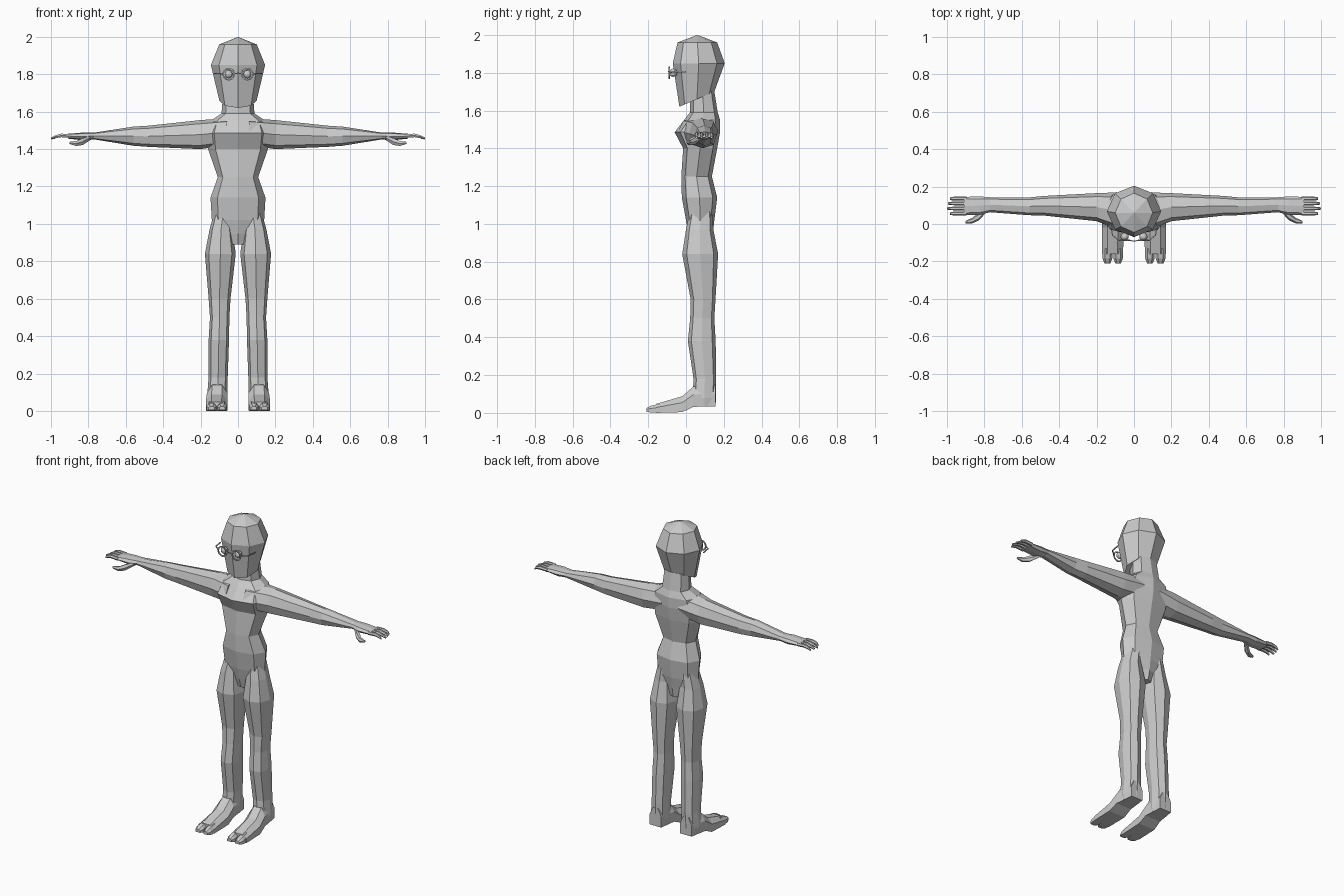
import bpy, bmesh, math
from mathutils import Vector

if "Cube" in bpy.data.objects:
    bpy.data.objects.remove(bpy.data.objects["Cube"])

grey = bpy.data.materials.new("plain grey")
grey.diffuse_color = (0.6, 0.6, 0.6, 1)
grey.use_nodes = True
grey.node_tree.nodes["Principled BSDF"].inputs["Base Color"].default_value = grey.diffuse_color


def finish(name, bm, mirror=False):
    bmesh.ops.remove_doubles(bm, verts=bm.verts, dist=0.0005)
    bmesh.ops.recalc_face_normals(bm, faces=bm.faces)
    me = bpy.data.meshes.new(name)
    bm.to_mesh(me)
    bm.free()
    me.materials.append(grey)
    ob = bpy.data.objects.new(name, me)
    bpy.context.collection.objects.link(ob)
    if mirror:
        ob.modifiers.new("mirror", 'MIRROR').use_mirror_merge = False
    return ob


def skin(bm, rings):
    """Bridge rings of points and close both ends."""
    rows = [[bm.verts.new(p) for p in r] for r in rings]
    n = len(rows[0])
    for a, b in zip(rows, rows[1:]):
        for i in range(n):
            j = (i + 1) % n
            bm.faces.new((a[i], a[j], b[j], b[i]))
    bm.faces.new(rows[0])
    bm.faces.new(rows[-1])


def oval(a0, a1, b0, b1, n=8, diag=0.75):
    """Points of an n-sided oval filling the box a0..a1, b0..b1."""
    pts = []
    for i in range(n):
        t = 2 * math.pi * i / n
        c, s = math.cos(t), math.sin(t)
        k = diag / 0.7071 if n == 8 and i % 2 else 1
        pts.append(((a0 + a1) / 2 + (a1 - a0) / 2 * c * k,
                    (b0 + b1) / 2 + (b1 - b0) / 2 * s * k))
    return pts


def z_ring(z, x0, x1, y0, y1, drop=0, diag=0.75):
    return [(x, y, z - drop * (y1 - y) / (y1 - y0)) for x, y in oval(x0, x1, y0, y1, 8, diag)]


def x_ring(x, y0, y1, z0, z1, n=8, diag=0.75):
    return [(x, y, z) for y, z in oval(y0, y1, z0, z1, n, diag)]


def y_box(y, x0, x1, z0, z1):
    m = (x0 + x1) / 2
    e = (x1 - x0) * 0.12
    zs = z0 + (z1 - z0) * 0.6
    return [(x0, y, z0), (x1, y, z0), (x1, y, zs), (m + e * 2, y, z1), (m - e * 2, y, z1), (x0, y, zs)]


# Torso and neck: height, half width, front, back
bm = bmesh.new()
skin(bm, [z_ring(z, -w, w, f, b) for z, w, f, b in (
    (0.89, 0.042, 0.03, 0.13), (0.95, 0.055, 0.012, 0.142), (1.02, 0.14, 0.0, 0.15),
    (1.14, 0.147, -0.022, 0.165), (1.25, 0.108, -0.025, 0.137), (1.40, 0.16, -0.015, 0.165),
    (1.485, 0.17, -0.06, 0.18), (1.55, 0.15, -0.01, 0.18), (1.59, 0.088, 0.02, 0.168),
    (1.70, 0.08, 0.025, 0.15))])
finish("torso", bm)

# Faceted head, with the chin lower than the nape
bm = bmesh.new()
skin(bm, [z_ring(z, -w, w, f, b, d, 0.7) for z, w, f, b, d in (
    (1.70, 0.1, -0.035, 0.15, 0.08), (1.85, 0.145, -0.07, 0.205, 0),
    (1.96, 0.1, -0.045, 0.165, 0), (2.0, 0.0001, 0.0599, 0.0601, 0))])
finish("head", bm)

# Arm and palm
bm = bmesh.new()
skin(bm, [x_ring(*r) for r in (
    (0.06, -0.04, 0.17, 1.42, 1.565), (0.2, 0.015, 0.165, 1.40, 1.555),
    (0.48, 0.045, 0.15, 1.412, 1.525), (0.56, 0.047, 0.142, 1.418, 1.52),
    (0.77, 0.063, 0.143, 1.452, 1.488), (0.82, 0.05, 0.147, 1.446, 1.489),
    (0.91, 0.047, 0.145, 1.456, 1.482))])
finish("arm", bm, True)

# Fingers
bm = bmesh.new()
for y, tip in ((0.056, 0.985), (0.083, 1.0), (0.11, 0.995), (0.136, 0.985)):
    skin(bm, [x_ring(x, y - r, y + r, z - r, z + r, 6) for x, r, z in (
        (0.895, 0.011, 1.47), (0.945, 0.011, 1.473), (0.975, 0.009, 1.466), (tip, 0.006, 1.457))])
finish("fingers", bm, True)

# Thumb
bm = bmesh.new()
skin(bm, [x_ring(x, y - r, y + r, z - r, z + r, 6) for x, y, z, r in (
    (0.79, 0.075, 1.46, 0.014), (0.83, 0.04, 1.44, 0.021), (0.865, 0.018, 1.43, 0.015),
    (0.9, 0.01, 1.433, 0.007))])
finish("thumb", bm, True)

# Leg down to the ankle: height, inner, outer, front, back
bm = bmesh.new()
skin(bm, [z_ring(*r) for r in (
    (1.07, 0.03, 0.125, 0.02, 0.14), (0.97, 0.03, 0.152, 0.0, 0.145), (0.84, 0.012, 0.177, -0.02, 0.17),
    (0.6, 0.04, 0.157, 0.025, 0.156), (0.5, 0.046, 0.15, 0.022, 0.15), (0.38, 0.048, 0.157, 0.01, 0.157),
    (0.18, 0.055, 0.157, 0.04, 0.16), (0.08, 0.056, 0.165, 0.035, 0.158), (0.035, 0.06, 0.16, 0.04, 0.157))])
finish("leg", bm, True)

# Foot with a split toe end: depth, inner, outer, sole, top
bm = bmesh.new()
skin(bm, [y_box(*r) for r in (
    (0.157, 0.068, 0.15, 0.035, 0.15), (0.04, 0.057, 0.166, 0.032, 0.14),
    (-0.02, 0.056, 0.172, 0.004, 0.088), (-0.16, 0.058, 0.172, 0.0, 0.047))])
for x0, x1 in ((0.06, 0.11), (0.116, 0.168)):
    skin(bm, [y_box(-0.13, x0, x1, 0.002, 0.05), y_box(-0.185, x0, x1, 0.002, 0.038),
              y_box(-0.21, x0 + 0.01, x1 - 0.01, 0.006, 0.025)])
finish("foot", bm, True)


# Spectacles: rims, arms and bridge
def rod(bm, p, q, r=0.004):
    p, q = Vector(p), Vector(q)
    d = q - p
    u = d.orthogonal().normalized()
    v = d.normalized().cross(u)
    skin(bm, [[c + u * (r * math.cos(t)) + v * (r * math.sin(t))
               for t in (0, math.pi / 2, math.pi, math.pi * 1.5)] for c in (p, q)])


bm = bmesh.new()
segs, cx, cz, cy = 12, 0.05, 1.8, -0.088
rim = [Vector((cx + 0.03 * math.cos(2 * math.pi * i / segs), cy,
               cz + 0.03 * math.sin(2 * math.pi * i / segs))) for i in range(segs)]
for i in range(segs):
    rod(bm, rim[i], rim[(i + 1) % segs], 0.005)
rod(bm, (0.08, cy, 1.802), (0.115, -0.06, 1.805))
rod(bm, (0.115, -0.06, 1.805), (0.125, 0.0, 1.805))
rod(bm, (0.0, cy - 0.004, 1.806), (0.022, cy, 1.803))
finish("spectacles", bm, True)

# Round eyes behind the rims
bm = bmesh.new()
bmesh.ops.create_uvsphere(bm, u_segments=10, v_segments=6, radius=0.022)
bmesh.ops.translate(bm, verts=bm.verts, vec=(cx, -0.068, cz))
finish("eye", bm, True)
